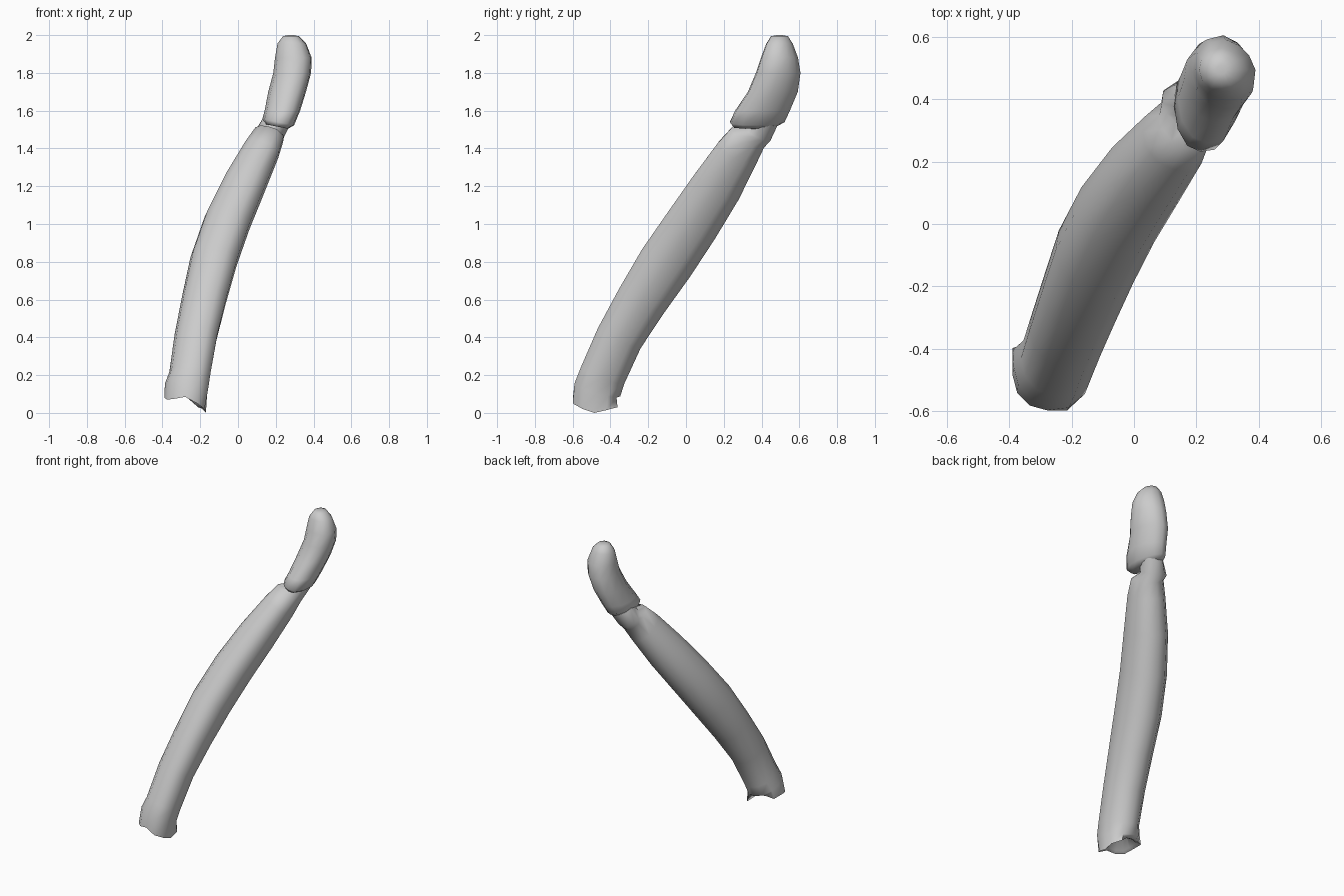
import bpy, bmesh, math
from mathutils import Vector

if "Cube" in bpy.data.objects:
    bpy.data.objects.remove(bpy.data.objects["Cube"])

N = 12


def ring(c, t, ra, rb, bulge={}):
    """Ellipse of N points around c, square to t; bulge scales single points."""
    t = Vector(t).normalized()
    u = Vector((1, 0, 0)) - t * t.x
    u.normalize()
    v = t.cross(u)
    pts = []
    for k in range(N):
        a, s = 2 * math.pi * k / N, bulge.get(k, 1)
        pts.append(Vector(c) + s * (u * ra * math.cos(a) + v * rb * math.sin(a)))
    return pts


def loft(name, rings):
    """Skin a list of rings and close both ends."""
    bm = bmesh.new()
    rows = [[bm.verts.new(p) for p in r] for r in rings]
    for a, b in zip(rows, rows[1:]):
        for k in range(N):
            j = (k + 1) % N
            bm.faces.new((a[k], a[j], b[j], b[k]))
    bm.faces.new(rows[0][::-1])
    bm.faces.new(rows[-1])
    bmesh.ops.recalc_face_normals(bm, faces=bm.faces)
    me = bpy.data.meshes.new(name)
    bm.to_mesh(me)
    bm.free()
    ob = bpy.data.objects.new(name, me)
    bpy.context.collection.objects.link(ob)
    bpy.context.view_layer.objects.active = ob
    ob.select_set(True)
    bpy.ops.object.shade_smooth_by_angle(angle=math.radians(70))
    ob.select_set(False)


# Shaft: hollow ragged foot, then rings square to the bent axis
corner = {10: 1.17, 11: 1.21, 5: 1.06, 4: 1.04}   # rounded ridge at the front right
foot_z = [0, .015, .03, .09, .09, .08, .08, .07, .075, .085, .05, .02]
foot = ring((-.28, -.485, 0), (0, 0, 1), .11, .113, {10: 1.17, 11: 1.08, 1: 1.15, 2: 1.25})
for p, z in zip(foot, foot_z):
    p.z = z
foot[3].y -= .03
foot[5] += Vector((-.015, .03, 0))
cavity = ring((-.26, -.45, .15), (.15, .35, 1), .05, .05)
lip = [f.lerp(Vector((-.28, -.48, .08)), .2) + Vector((0, 0, .008)) for f in foot]

axis = [  # x, y, z, half width, half depth
    (-.275, -.465, .13, .115, .125),
    (-.257, -.44, .2, .108, .122),
    (-.225, -.35, .4, .112, .124),
    (-.18, -.23, .6, .118, .134),
    (-.13, -.10, .8, .125, .145),
    (-.06, .035, 1.0, .125, .142),
    (.03, .165, 1.2, .117, .134),
    (.12, .275, 1.38, .1, .115),
    (.16, .33, 1.46, .085, .1)]
rings = [cavity, lip, foot]
for i, (x, y, z, ra, rb) in enumerate(axis):
    a = Vector(axis[max(i - 1, 0)][:3])
    b = Vector(axis[min(i + 1, len(axis) - 1)][:3])
    rings.append(ring((x, y, z), b - a, ra, rb, corner))

# Neck leaving the rear of the shaft end
side = {4: 1.15, 5: 1.2, 6: 1.1}
rings += [ring((.17, .38, 1.475), (.25, .5, 1), .075, .075, side),
          ring((.205, .41, 1.545), (.2, .3, 1), .075, .078)]
loft("shaft", rings)

# Head: overhanging at the front, rounded at the top
head = [(.205, .365, 1.515, .06, .115),
        (.213, .377, 1.54, .084, .145),
        (.235, .405, 1.6, .094, .145),
        (.26, .46, 1.7, .1, .132),
        (.287, .488, 1.8, .1, .118),
        (.293, .495, 1.88, .097, .098),
        (.285, .495, 1.955, .076, .07),
        (.28, .495, 1.994, .042, .045),
        (.28, .495, 2.0, .015, .015)]
rings = [ring(h[:3], (0, 0, 1), h[3], h[4], {1: .92, 2: .92, 4: 1.03, 5: 1.03, 10: 1.1, 11: 1.08})
         for h in head]
for r in rings[:2]:          # base edge dips to the right
    for p in r:
        p.z -= .2 * (p.x - .21)
loft("head", rings)
